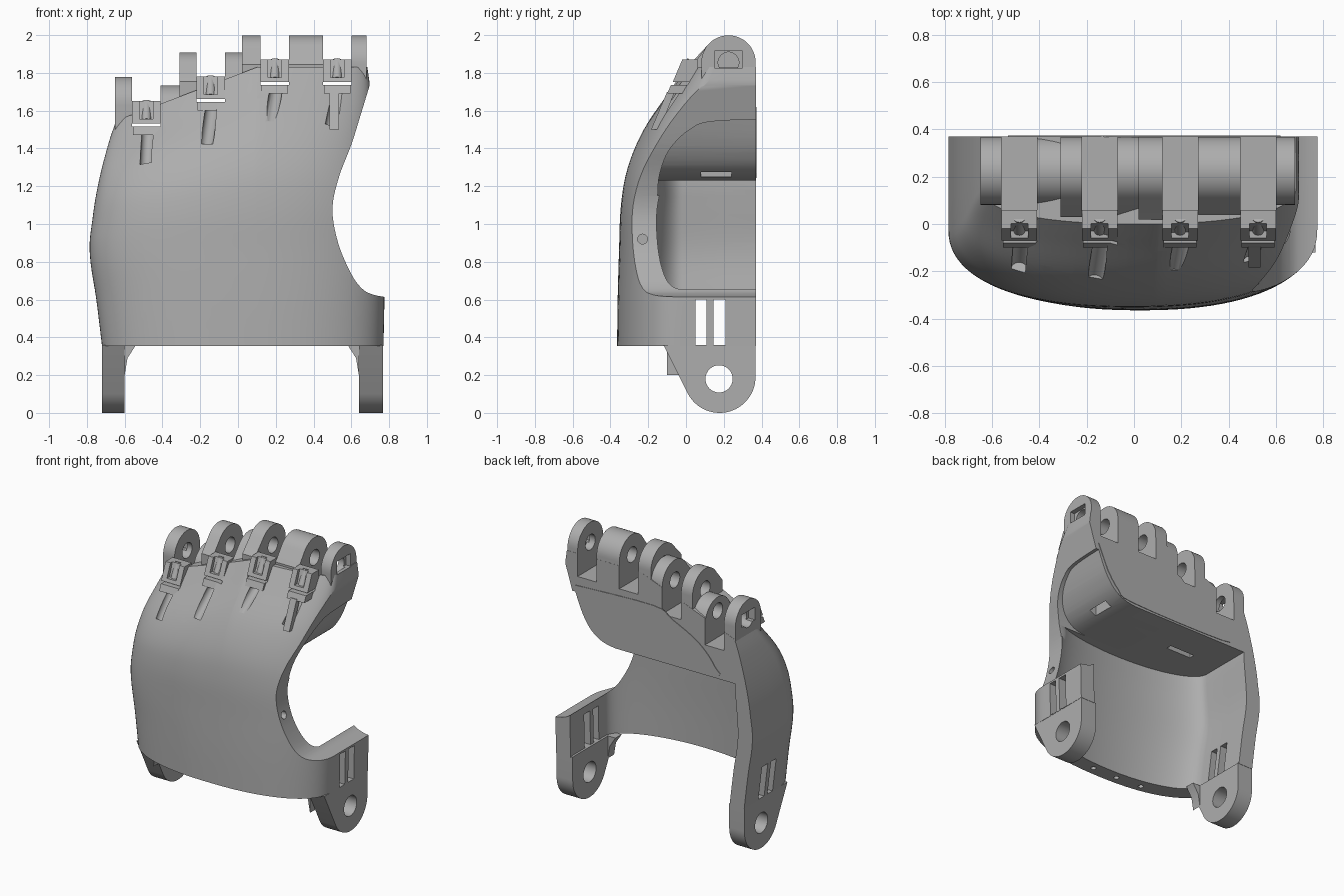
import bpy, bmesh, math
from mathutils import Vector, Matrix

cube = bpy.data.objects.get("Cube")
if cube:
    bpy.data.objects.remove(cube, do_unlink=True)

grey = bpy.data.materials.new("plain_grey")
grey.use_nodes = True
COLOUR = (0.42, 0.42, 0.42, 1)
grey.diffuse_color = COLOUR
grey.node_tree.nodes["Principled BSDF"].inputs["Base Color"].default_value = COLOUR


def finish(name, bm):
    bmesh.ops.recalc_face_normals(bm, faces=bm.faces[:])
    mesh = bpy.data.meshes.new(name)
    bm.to_mesh(mesh)
    bm.free()
    mesh.materials.append(grey)
    obj = bpy.data.objects.new(name, mesh)
    bpy.context.scene.collection.objects.link(obj)
    return obj


def prism(name, pts, axis, lo, hi):
    """Extrude a 2D outline along the x or y axis."""
    place = {"x": lambda p, d: (d, p[0], p[1]),
             "y": lambda p, d: (p[0], d, p[1])}[axis]
    bm = bmesh.new()
    a = [bm.verts.new(place(p, lo)) for p in pts]
    b = [bm.verts.new(place(p, hi)) for p in pts]
    bm.faces.new(a)
    bm.faces.new(b)
    for i in range(len(pts)):
        j = (i + 1) % len(pts)
        bm.faces.new((a[i], a[j], b[j], b[i]))
    return finish(name, bm)


def box(name, x0, x1, y0, y1, z0, z1):
    return prism(name, [(y0, z0), (y1, z0), (y1, z1), (y0, z1)], "x", x0, x1)


def rod(name, a, b, r):
    a, b = Vector(a), Vector(b)
    rot = (b - a).to_track_quat("Z", "Y").to_matrix().to_4x4()
    bm = bmesh.new()
    bmesh.ops.create_cone(bm, cap_ends=True, segments=32, radius1=r, radius2=r,
                          depth=(b - a).length,
                          matrix=Matrix.Translation((a + b) / 2) @ rot)
    return finish(name, bm)


def cut(obj, cutter):
    cutter.hide_render = True
    mod = obj.modifiers.new("cut", "BOOLEAN")
    mod.operation = "DIFFERENCE"
    mod.solver = "EXACT"
    mod.object = cutter
    bpy.context.view_layer.objects.active = obj
    bpy.ops.object.modifier_apply(modifier=mod.name)
    bpy.data.objects.remove(cutter, do_unlink=True)


def spline(p0, p1, p2, p3, t):
    return [0.5 * (2 * b + (c - a) * t + (2 * a - 5 * b + 4 * c - d) * t * t
                   + (3 * b - a - 3 * c + d) * t ** 3)
            for a, b, c, d in zip(p0, p1, p2, p3)]


def smooth_path(pts, steps):
    out = []
    for i in range(len(pts) - 1):
        quad = [pts[max(0, min(len(pts) - 1, i + k))] for k in (-1, 0, 1, 2)]
        out += [spline(*quad, s / steps) for s in range(steps)]
    return out + [list(pts[-1])]


# Section rows: height, left edge x, right edge x, front y, start of side wall y
ROWS = smooth_path([
    (0.355, -0.72, 0.77, -0.365, -0.02), (0.6, -0.75, 0.775, -0.362, -0.02),
    (0.85, -0.785, 0.775, -0.355, -0.02), (1.1, -0.77, 0.75, -0.345, -0.02),
    (1.3, -0.75, 0.72, -0.31, -0.01), (1.5, -0.72, 0.70, -0.225, 0.02),
    (1.7, -0.68, 0.70, -0.09, 0.10), (1.83, -0.645, 0.685, 0.0, 0.15)], 5)


def ring(row, back, inset, power):
    z, xl, xr, yf, y0 = row
    cx, a, b = (xl + xr) / 2, (xr - xl) / 2 - inset, y0 - yf - inset
    side = [back + (y0 - back) * k / 3 for k in range(3)]
    pts = [(cx + a, y, z) for y in side]
    for k in range(48):
        t = math.pi * k / 47
        c, s = math.cos(t), max(0, math.sin(t))
        pts.append((cx + math.copysign(abs(c) ** power, c) * a, y0 - b * s ** power, z))
    return pts + [(cx - a, y, z) for y in reversed(side)]


def loft(name, rows, back, inset, power, drop):
    bm = bmesh.new()
    rings = [[bm.verts.new(p) for p in ring(r, back, inset, power)] for r in rows]
    n = len(rings[0])
    for lo, hi in zip(rings, rings[1:]):
        for i in range(n):
            j = (i + 1) % n
            bm.faces.new((lo[i], lo[j], hi[j], hi[i]))
    for cap in (rings[0], rings[-1]):
        for i in range(n // 2 - 1):
            bm.faces.new((cap[i], cap[i + 1], cap[n - 2 - i], cap[n - 1 - i]))
    if drop:
        # Lower the knuckle line towards the outer finger
        for k in range(6):
            geom = bm.verts[:] + bm.edges[:] + bm.faces[:]
            bmesh.ops.bisect_plane(bm, geom=geom, dist=1e-5,
                                   plane_co=(0.1 - 0.12 * k, 0, 0), plane_no=(1, 0, 0))
        for v in bm.verts:
            t = max(0, (v.co.z - 0.9) / 0.93)
            v.co.z -= 0.38 * max(0, 0.1 - v.co.x) * t
        bmesh.ops.triangulate(bm, faces=[f for f in bm.faces if len(f.verts) > 4])
    return finish(name, bm)


# Palm shell, hollow below the palm block
shell = loft("palm_shell", ROWS, 0.37, 0, 0.87, True)
low = [r for r in ROWS if r[0] < 1.2]
low = [[0.2] + low[0][1:]] + low + [[1.23] + low[-1][1:]]
cut(shell, loft("cavity_cutter", low, 0.6, 0.115, 0.98, False))

# Thumb opening, with a recess behind its rim that curves into the block's underside
thumb = smooth_path([(0.79, 0.612), (0.72, 0.625), (0.66, 0.655), (0.6, 0.735), (0.53, 0.9),
                     (0.5, 1.08), (0.535, 1.25), (0.6, 1.42), (0.65, 1.58), (0.705, 1.76)], 5)
cut(shell, prism("thumb_cutter", thumb + [(1, 1.76), (1, 0.612)], "y", -0.7, 0.7))
hollow = smooth_path([(-0.15, 1.15), (-0.14, 1.26), (-0.09, 1.39), (0.02, 1.5),
                      (0.16, 1.545), (0.6, 1.555)], 5)
recess = prism("recess_cutter", hollow + [(0.6, 1.15)], "x", 0.2, 0.9)
ramp = smooth_path([(0.1, 1.225), (0.34, 1.235), (0.47, 1.29), (0.56, 1.41), (0.635, 1.6)], 5)
cut(recess, prism("ramp_cutter", ramp + [(0.1, 1.6)], "y", -0.7, 0.7))
cut(shell, recess)

# Strap slots, rim hole, bottom holes and slots in the palm block
for y0, y1 in ((0.05, 0.108), (0.145, 0.21)):
    cut(shell, box("strap_cutter", -1, 1, y0, y1, 0.36, 0.6))
cut(shell, rod("rim_cutter", (0.4, -0.23, 0.92), (0.7, -0.23, 0.92), 0.026))
for k in range(4):
    x = -0.3 + 0.2 * k
    y = -0.305 + 0.2 * x * x
    cut(shell, rod("bottom_cutter", (x, y, 0.3), (x, y, 0.45), 0.018))
cut(shell, box("roof_cutter", 0.4, 0.45, 0.08, 0.24, 1.1, 1.4))
cut(shell, box("roof_cutter", -0.42, -0.22, 0.08, 0.12, 1.1, 1.32))

PY = 0.225
# Fingers: slot centre x, hinge height, pin range, end of the cord groove (dx, y, dz)
FINGERS = [(-0.485, 1.635, -0.6, -0.31, 0.0, -0.19, -0.32),
           (-0.145, 1.765, -0.4, 0.02, -0.02, -0.24, -0.33),
           (0.195, 1.855, 0.0, 0.35, -0.02, -0.215, -0.29),
           (0.525, 1.855, 0.35, 0.66, -0.03, -0.165, -0.33)]
parts = [shell]
for x, zc, p0, p1, dx, ye, dz in FINGERS:
    w = 0.075
    cut(shell, box("slot_cutter", x - w, x + w, 0.06, 0.6, zc - 0.19, 2.3))
    cut(shell, box("slit_cutter", x - w, x + w, -0.3, 0.1, zc - 0.12, zc - 0.103))
    cut(shell, rod("pin_cutter", (p0, PY, zc), (p1, PY, zc), 0.055))
    cut(shell, rod("groove_cutter", (x + 0.01, -0.05, zc - 0.13), (x + dx, ye, zc + dz), 0.034))
    # Cord guide above the slit, with a rounded tongue in its notch
    guide = prism("cord_guide", [(-0.02, zc + 0.015), (0.06, zc + 0.015),
                                 (0.06, zc - 0.103), (-0.07, zc - 0.103)], "x", x - w, x + w)
    notch = [(-0.3, zc + 0.1), (0.03, zc + 0.1), (-0.03, zc - 0.08), (-0.3, zc - 0.08)]
    cut(guide, prism("notch_cutter", notch, "x", x - 0.036, x + 0.036))
    tongue = rod("guide_tongue", (x, 0.03, zc + 0.01), (x, -0.025, zc - 0.09), 0.026)
    # Cross bar below the slit
    bar = prism("guide_bar", [(-0.08, zc - 0.12), (0.05, zc - 0.12), (0.05, zc - 0.165),
                              (-0.1, zc - 0.165)], "x", x - 0.07, x + 0.07)
    parts += [guide, tongue, bar]

# Raised cord channel where the shell falls away beside the thumb
spout = [(-0.06, 1.7), (-0.1, 1.7), (-0.185, 1.5), (-0.14, 1.5)]
parts.append(prism("cord_channel", spout, "x", 0.485, 0.535))

# Knuckle lugs: x range, top centre height, hinge height, depth below centre, front y
LUGS = [(-0.65, -0.56, 1.635, 1.635, 0.2, 0.081), (-0.41, -0.31, 1.59, 1.635, 0.2, 0.081),
        (-0.31, -0.22, 1.765, 1.765, 0.2, 0.03), (-0.07, 0.02, 1.765, 1.765, 0.2, 0.03),
        (0.02, 0.12, 1.855, 1.855, 0.2, 0.02), (0.27, 0.45, 1.855, 1.855, 0.2, 0.04),
        (0.60, 0.68, 1.855, 1.855, 0.1, 0.081)]
for x0, x1, top, zc, depth, front in LUGS:
    r = 0.144
    last = 25 if front > 0.08 else 20
    arc = [(PY + r * math.cos(math.pi * k / 24), top + r * math.sin(math.pi * k / 24))
           for k in range(last)]
    foot = [(front, top - 0.01), (front, top - depth), (PY + r, top - depth)]
    lug = prism("knuckle_lug", arc + foot, "x", x0, x1)
    cut(lug, rod("pin_cutter", (x0 - 0.1, PY, zc), (x1 + 0.1, PY, zc), 0.055))
    parts.append(lug)

# Nut pockets in the two end lugs
for lug, x0, x1, zc in ((parts[-7], -0.8, -0.6, 1.635), (parts[-1], 0.645, 0.8, 1.855)):
    for obj in (lug, shell):
        cut(obj, box("nut_cutter", x0, x1, 0.15, 0.3, zc - 0.03, zc + 0.06))

# Wrist hinge tabs, each with a web into the shell's front corner
arc = [(0.178 + 0.19 * math.cos(-math.pi * k / 32), 0.19 + 0.19 * math.sin(-math.pi * k / 32))
       for k in range(28)]
for name, x0, x1, inner, tip in (("right_wrist_tab", -0.72, -0.6, -0.6, -0.54),
                                 ("left_wrist_tab", 0.64, 0.768, 0.64, 0.58)):
    tab = prism(name, arc + [(-0.12, 0.36), (0.368, 0.36)], "x", x0, x1)
    cut(tab, rod("hinge_cutter", (x0 - 0.1, 0.175, 0.18), (x1 + 0.1, 0.175, 0.18), 0.072))
    mid = (inner + tip) / 2
    web = [(inner, 0.2), ((inner + mid) / 2, 0.29), (tip, 0.36), (inner, 0.36)]
    parts += [tab, prism("wrist_web", web, "y", -0.1, -0.03)]

# Thin cover panel on the back of the palm block
panel = smooth_path([(0.62, 1.6), (0.0, 1.62), (-0.15, 1.56), (-0.36, 1.45), (-0.49, 1.31),
                     (-0.46, 1.25), (0.32, 1.25), (0.45, 1.305), (0.54, 1.42)], 4)
parts.append(prism("back_panel", panel, "y", 0.367, 0.374))

for obj in parts:
    bpy.ops.object.select_all(action="DESELECT")
    obj.select_set(True)
    bpy.context.view_layer.objects.active = obj
    bpy.ops.object.shade_smooth_by_angle(angle=math.radians(32))
